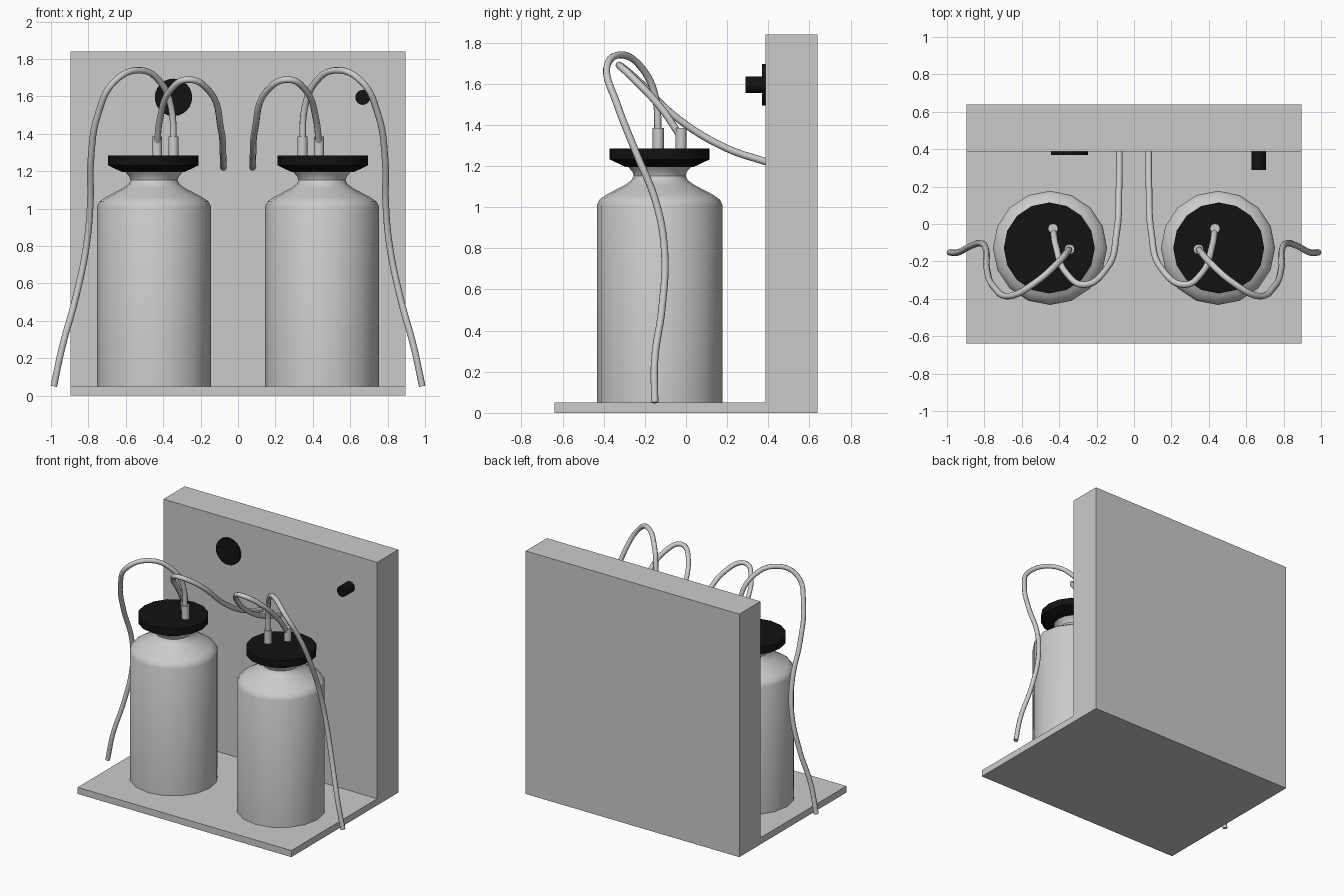
import bpy, bmesh, math
from mathutils import Matrix

if "Cube" in bpy.data.objects:
    bpy.data.objects.remove(bpy.data.objects["Cube"])

black = bpy.data.materials.new("black")
black.diffuse_color = (0.006, 0.006, 0.006, 1)
black.use_nodes = True
black.node_tree.nodes["Principled BSDF"].inputs["Base Color"].default_value = black.diffuse_color


def finish(bm, name, mat=None, smooth=True):
    bmesh.ops.recalc_face_normals(bm, faces=bm.faces)
    me = bpy.data.meshes.new(name)
    bm.to_mesh(me)
    bm.free()
    ob = bpy.data.objects.new(name, me)
    bpy.context.collection.objects.link(ob)
    if mat:
        me.materials.append(mat)
    if smooth:
        bpy.context.view_layer.objects.active = ob
        bpy.ops.object.select_all(action='DESELECT')
        ob.select_set(True)
        bpy.ops.object.shade_smooth_by_angle(angle=math.radians(35))
    return ob


def lathe(name, profile, x, y, sides=16, mat=None):
    """Closed solid of revolution from (radius, z) pairs, bottom to top."""
    bm = bmesh.new()
    rings = [[bm.verts.new((x + r * math.cos(2 * math.pi * i / sides),
                            y + r * math.sin(2 * math.pi * i / sides), z))
              for i in range(sides)] for r, z in profile]
    for a, b in zip(rings, rings[1:]):
        for i in range(sides):
            j = (i + 1) % sides
            bm.faces.new((a[i], a[j], b[j], b[i]))
    bm.faces.new(rings[0])
    bm.faces.new(rings[-1])
    return finish(bm, name, mat)


def wall_disc(name, x, z, r, y0, y1, sides):
    bm = bmesh.new()
    bmesh.ops.create_cone(bm, cap_ends=True, segments=sides, radius1=r, radius2=r, depth=y1 - y0,
                          matrix=Matrix.Translation((x, (y0 + y1) / 2, z))
                          @ Matrix.Rotation(math.pi / 2, 4, 'X'))
    return finish(bm, name, black)


def tube(name, pts, side):
    cu = bpy.data.curves.new(name, 'CURVE')
    cu.dimensions = '3D'
    cu.bevel_depth = 0.0175
    cu.bevel_resolution = 2
    cu.resolution_u = 6
    cu.use_fill_caps = True
    sp = cu.splines.new('BEZIER')
    sp.bezier_points.add(len(pts) - 1)
    for bp, (x, y, z) in zip(sp.bezier_points, pts):
        bp.co = (x * side, y, z)
        bp.handle_left_type = bp.handle_right_type = 'AUTO'
    ob = bpy.data.objects.new(name, cu)
    bpy.context.collection.objects.link(ob)
    bpy.ops.object.select_all(action='DESELECT')
    bpy.context.view_layer.objects.active = ob
    ob.select_set(True)
    bpy.ops.object.convert(target='MESH')
    bpy.ops.object.shade_smooth_by_angle(angle=math.radians(50))


# L-shaped stand: base plate and thick back panel
bm = bmesh.new()
outline = [(-0.64, 0), (0.64, 0), (0.64, 1.84), (0.387, 1.84), (0.387, 0.05), (-0.64, 0.05)]
face = bm.faces.new([bm.verts.new((-0.895, y, z)) for y, z in outline])
ext = bmesh.ops.extrude_face_region(bm, geom=[face])
bmesh.ops.translate(bm, vec=(1.79, 0, 0),
                    verts=[v for v in ext["geom"] if isinstance(v, bmesh.types.BMVert)])
finish(bm, "stand", smooth=False)

# Gauge and knob on the panel
wall_disc("gauge", -0.345, 1.595, 0.1, 0.37, 0.39, 24)
wall_disc("knob", 0.667, 1.595, 0.04, 0.288, 0.39, 16)

# Bottle, lid and hose profiles
bottle = [(0.305, 0.05), (0.305, 1.01), (0.292, 1.037), (0.26, 1.06), (0.165, 1.11),
          (0.138, 1.13), (0.126, 1.152), (0.132, 1.172), (0.155, 1.197)]
lid = [(0.165, 1.195), (0.243, 1.232), (0.243, 1.285)]
inner_hose = [(-.433, -.024, 1.34), (-.417, -.12, 1.48), (-.36, -.265, 1.635), (-.27, -.325, 1.69),
              (-.155, -.25, 1.63), (-.092, -.04, 1.43), (-.08, .2, 1.285), (-.078, .39, 1.22)]
outer_hose = [(-.345, -.135, 1.34), (-.357, -.15, 1.54), (-.41, -.21, 1.67), (-.524, -.31, 1.74),
              (-.66, -.385, 1.68), (-.75, -.335, 1.5), (-.786, -.245, 1.27), (-.79, -.145, 1.02),
              (-.813, -.104, .785), (-.87, -.116, .515), (-.94, -.152, .26), (-.985, -.152, .05)]

# The two bottles mirror each other
for side, tag in ((1, "left"), (-1, "right")):
    lathe("bottle_" + tag, bottle, -0.449 * side, -0.128)
    lathe("lid_" + tag, lid, -0.453 * side, -0.128, mat=black)
    for kind, pts in (("inner", inner_hose), ("outer", outer_hose)):
        x, y, _ = pts[0]
        lathe(f"{kind}_nozzle_{tag}", [(0.027, 1.27), (0.027, 1.385)], x * side, y, 12)
        tube(f"{kind}_hose_{tag}", pts, side)
